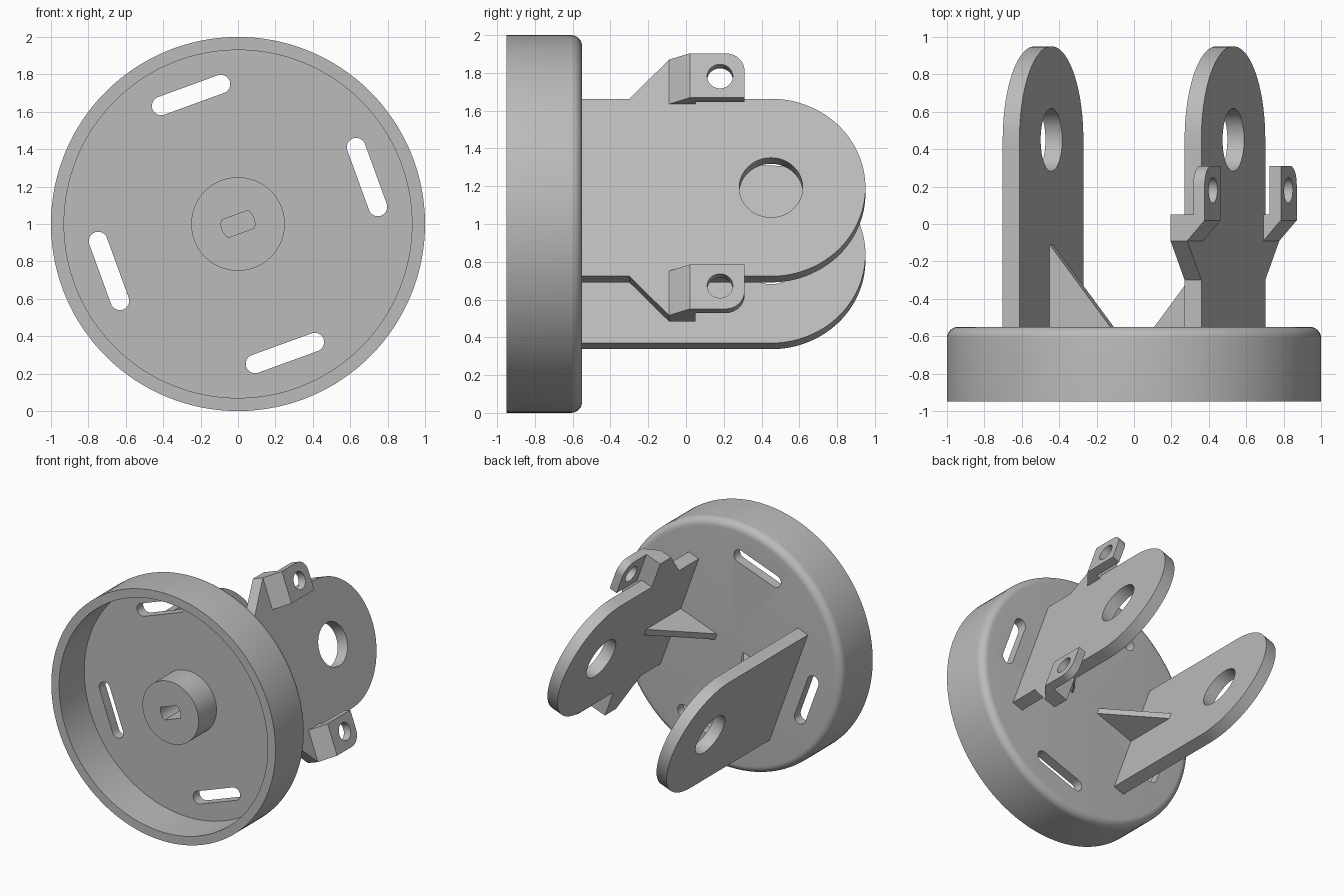
import bpy, bmesh
from math import cos, sin, pi, radians
from mathutils import Matrix

if "Cube" in bpy.data.objects:
    bpy.data.objects.remove(bpy.data.objects["Cube"])

grey = bpy.data.materials.new("plain grey")
grey.use_nodes = True
grey.diffuse_color = (0.5, 0.5, 0.5, 1)
grey.node_tree.nodes["Principled BSDF"].inputs["Base Color"].default_value = (0.5, 0.5, 0.5, 1)

# The whole bracket is tilted about the drum axis (y)
TILT = Matrix.Translation((0, 0, 1)) @ Matrix.Rotation(radians(-20), 4, 'Y')
IN, OUT = 0.47, 0.565      # arm plate faces, measured from the axis
BACK = -0.55               # back face of the drum
parts = []


def finish(name, bm):
    bmesh.ops.recalc_face_normals(bm, faces=bm.faces)
    mesh = bpy.data.meshes.new(name)
    bm.to_mesh(mesh)
    bm.free()
    mesh.materials.append(grey)
    ob = bpy.data.objects.new(name, mesh)
    bpy.context.collection.objects.link(ob)
    return ob


def prism(outline, lo, hi, axis):
    """Extrude a 2D outline along x, y or z."""
    place = {'x': lambda a, b, c: (c, a, b),
             'y': lambda a, b, c: (a, c, b),
             'z': lambda a, b, c: (a, b, c)}[axis]
    bm = bmesh.new()
    rings = [[bm.verts.new(place(a, b, c)) for a, b in outline] for c in (lo, hi)]
    n = len(outline)
    for ring in rings:
        bm.faces.new(ring)
    for i in range(n):
        j = (i + 1) % n
        bm.faces.new((rings[0][i], rings[0][j], rings[1][j], rings[1][i]))
    return bm


def arc(cx, cy, r, start, end, steps):
    return [(cx + r * cos(start + (end - start) * i / steps),
             cy + r * sin(start + (end - start) * i / steps)) for i in range(steps + 1)]


def circle(cx, cy, r):
    return arc(cx, cy, r, 0, 2 * pi, 48)[:-1]


def cut(ob, bm):
    cutter = finish("cutter", bm)
    cutter.hide_render = True
    mod = ob.modifiers.new("cut", 'BOOLEAN')
    mod.operation = 'DIFFERENCE'
    mod.solver = 'EXACT'
    mod.object = cutter
    bpy.context.view_layer.objects.active = ob
    bpy.ops.object.modifier_apply(modifier=mod.name)
    bpy.data.objects.remove(cutter)


# Drum: hollow cup with a central boss, turned around y
profile = [(0, -0.86), (0.25, -0.86), (0.25, -0.63), (0.93, -0.63), (0.93, -0.95), (1, -0.95)]
profile += arc(0.94, BACK - 0.06, 0.06, 0, pi / 2, 8) + [(0, BACK)]
bm = bmesh.new()
verts = [bm.verts.new((r, y, 0)) for r, y in profile]
edges = [bm.edges.new(pair) for pair in zip(verts, verts[1:])]
bmesh.ops.spin(bm, geom=verts + edges, cent=(0, 0, 0), axis=(0, 1, 0),
               angle=2 * pi, steps=128, use_merge=True)
bmesh.ops.remove_doubles(bm, verts=bm.verts, dist=1e-4)
drum = finish("drum", bm)
parts.append(drum)

# Four slots through the drum floor
slot = arc(0.17, 0.734, 0.05, -pi / 2, pi / 2, 12) + arc(-0.17, 0.734, 0.05, pi / 2, 3 * pi / 2, 12)
for k in range(4):
    bm = prism(slot, -0.75, -0.4, 'y')
    bm.transform(Matrix.Rotation(k * pi / 2, 4, 'Y'))
    cut(drum, bm)

# Blind shaft socket with two flats in the boss
flat = 0.59
socket = arc(0, 0, 0.09, -flat, flat, 8) + arc(0, 0, 0.09, pi - flat, pi + flat, 8)
cut(drum, prism(socket, -1, -0.66, 'y'))

# Arms: round-ended plates with a pivot hole; the left one carries lug webs
web = [(-0.3, 0.5), (-0.09, 0.72), (0.05, 0.72), (0.05, 0.5)]
tip = arc(0.45, 0, 0.5, -pi / 2, pi / 2, 48)
for name, side, extra in (("left_arm", 1, web), ("right_arm", -1, [])):
    outline = [(BACK - 0.01, -0.5)] + [(y, -v) for y, v in extra] + tip
    outline += extra[::-1] + [(BACK - 0.01, 0.5)]
    arm = finish(name, prism(outline, side * IN, side * OUT, 'x'))
    cut(arm, prism(circle(0.45, 0, 0.168), side * 0.3, side * 0.8, 'x'))
    parts.append(arm)

    # Triangular rib bracing the arm against the drum
    rib = [(side * IN, -0.11), (side * 0.125, BACK), (side * 0.125, BACK - 0.01),
           (side * IN, BACK - 0.01)]
    parts.append(finish(name.replace("arm", "rib"), prism(rib, -0.027, 0.027, 'z')))

# Lugs: outward-stepped ears with a rounded outer corner and a pin hole
ear = [(OUT, -0.09), (0.664, 0.02), (0.664, 0.31), (0.6, 0.31), (0.6, 0.05), (OUT, 0.05)]
for name, side in (("upper_lug", 1), ("lower_lug", -1)):
    bm = prism(ear, side * 0.47, side * 0.72, 'z')
    corner = [e for e in bm.edges
              if all(v.co.y > 0.3 and v.co.z * side > 0.7 for v in e.verts)]
    bmesh.ops.bevel(bm, geom=corner, offset=0.1, segments=10, profile=0.5, affect='EDGES')
    lug = finish(name, bm)
    cut(lug, prism(circle(0.18, side * 0.59, 0.068), 0.5, 0.8, 'x'))
    parts.append(lug)

# Tilt everything and smooth the curved faces
bpy.ops.object.select_all(action='DESELECT')
for ob in parts:
    ob.matrix_world = TILT
    ob.select_set(True)
bpy.context.view_layer.objects.active = drum
bpy.ops.object.shade_smooth_by_angle(angle=radians(30))
